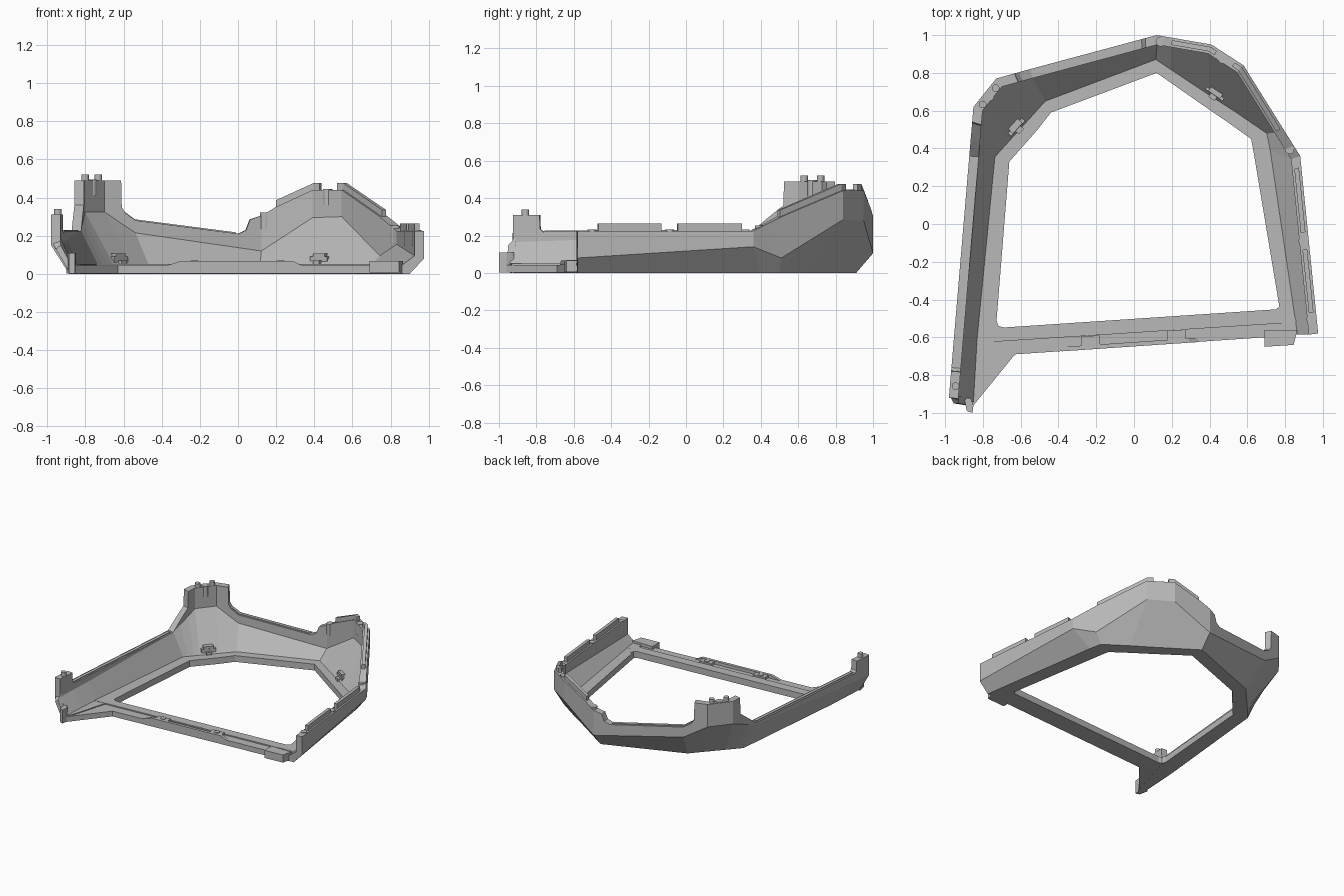
import bpy, bmesh, math
from mathutils import Vector, Matrix

cube = bpy.data.objects.get("Cube")
if cube:
    bpy.data.objects.remove(cube, do_unlink=True)

grey = bpy.data.materials.new("plain grey")
grey.use_nodes = True
grey.diffuse_color = (0.48, 0.48, 0.48, 1)
grey.node_tree.nodes["Principled BSDF"].inputs["Base Color"].default_value = (0.48, 0.48, 0.48, 1)


def finish(name, bm):
    bmesh.ops.recalc_face_normals(bm, faces=bm.faces[:])
    mesh = bpy.data.meshes.new(name)
    bm.to_mesh(mesh)
    bm.free()
    mesh.materials.append(grey)
    ob = bpy.data.objects.new(name, mesh)
    bpy.context.scene.collection.objects.link(ob)
    return ob


def loft(name, rings):
    """Skin closed cross-sections and cap both ends."""
    bm = bmesh.new()
    loops = [[bm.verts.new(p) for p in ring] for ring in rings]
    n = len(loops[0])
    for a, b in zip(loops, loops[1:]):
        for i in range(n):
            j = (i + 1) % n
            bm.faces.new((a[i], a[j], b[j], b[i]))
    bm.faces.new(loops[0])
    bm.faces.new(loops[-1])
    return finish(name, bm)


def prism(name, points, z0, z1):
    return loft(name, [[(x, y, z) for x, y in points] for z in (z0, z1)])


def cylinder(name, x, y, z0, z1, r):
    bm = bmesh.new()
    bmesh.ops.create_cone(bm, cap_ends=True, segments=20, radius1=r, radius2=r, depth=z1 - z0,
                          matrix=Matrix.Translation((x, y, (z0 + z1) / 2)))
    ob = finish(name, bm)
    for p in ob.data.polygons:
        p.use_smooth = len(p.vertices) == 4
    return ob


def block(name, x, y, z0, z1, length, width, angle=0):
    c, s = math.cos(angle), math.sin(angle)
    pts = [(x + c * u - s * v, y + s * u + c * v) for u, v in
           ((-length / 2, -width / 2), (length / 2, -width / 2),
            (length / 2, width / 2), (-length / 2, width / 2))]
    return prism(name, pts, z0, z1)


# Wall corners: wall x, y, crease height, outer base x, y, opening x, y
KEYS = [
    (.975, -.58, .08, .90, -.58, .79, -.56),
    (.88, .36, .14, .755, .40, .635, .37),
    (.786, .51, .08, .735, .50, .62, .45),
    (.58, .84, .285, .56, .62, .48, .55),
    (.41, .95, .28, .42, .71, .37, .625),
    (.12, 1.0, .105, .12, .91, .12, .80),
    (-.55, .82, .20, -.49, .68, -.44, .59),
    (-.73, .77, .31, -.58, .58, -.51, .50),
    (-.85, .62, .31, -.68, .47, -.585, .415),
    (-.872, .36, .21, -.77, .37, -.66, .33),
    (-.953, -.60, .16, -.865, -.60, -.735, -.60),
    (-.98, -.92, .15, -.885, -.94, -.83, -.93),
]
# Top edge: position along the corners, height
TOP = [(0, .225), (1, .225), (2, .30), (3, .44), (4, .44), (4.72, .35), (5, .305), (5.09, .285),
       (5.12, .23), (5.18, .21), (6, .28), (6.33, .32), (6.44, .35), (6.46, .49), (8.31, .49),
       (8.33, .36), (8.69, .29), (9, .225), (10.5, .22), (10.55, .235), (10.56, .31), (11, .31)]


def inward(points):
    """Mitred inward direction at each corner of an open path."""
    segs = [(b - a).normalized() for a, b in zip(points, points[1:])]
    norms = [Vector((-d.y, d.x)) for d in segs]
    out = [norms[0]]
    for a, b in zip(norms, norms[1:]):
        out.append((a + b) / max(0.5, 1 + a.dot(b)))
    return out + [norms[-1]]


WALL_IN = inward([Vector(k[:2]) for k in KEYS])
BASE_IN = inward([Vector(k[3:5]) for k in KEYS])


def key_at(s):
    i = min(int(s), len(KEYS) - 2)
    f = s - i
    k = [a + (b - a) * f for a, b in zip(KEYS[i], KEYS[i + 1])]
    return k, WALL_IN[i].lerp(WALL_IN[i + 1], f), BASE_IN[i].lerp(BASE_IN[i + 1], f)


def top_at(s):
    for (a, za), (b, zb) in zip(TOP, TOP[1:]):
        if a <= s <= b:
            return za + (zb - za) * (s - a) / (b - a)


def wall_point(s, depth, z):
    k, n, _ = key_at(s)
    return (k[0] + n.x * depth, k[1] + n.y * depth, z)


FLOOR = 0.05
THICK = 0.05


def section(s):
    k, n, bn = key_at(s)
    wall, base, hole = Vector(k[:2]), Vector(k[3:5]), Vector(k[5:])
    inner, floor = wall + n * THICK, base + bn * 0.035
    mid = k[2]
    return [(*wall, mid), (*wall, top_at(s)), (*inner, top_at(s)),
            (*inner, mid + 0.015), (*floor, FLOOR), (*hole, FLOOR), (*hole, 0), (*base, 0)]


# Faceted wall with its flared base and floor
stations = sorted({float(s) for s, _ in TOP} | {float(i) for i in range(len(KEYS))})
loft("faceted_wall", [section(s) for s in stations])


# Raised ribs along the wall top
def rib(name, s0, s1, height, d0=.013, d1=.038):
    path = [s0] + [s for s in stations if s0 < s < s1] + [s1]
    loft(name, [[wall_point(s, d0, top_at(s) - .01), wall_point(s, d0, top_at(s) + height),
                 wall_point(s, d1, top_at(s) + height), wall_point(s, d1, top_at(s) - .01)]
                for s in path])


rib("front_side_rib", .12, .48, .04)
rib("rear_side_rib", .575, .94, .04)
rib("rear_ramp_rib", 2.0, 3.22, .036)
rib("rear_crest_rib", 3.8, 4.72, .036)
rib("back_rail", 5.2, 6.3, .006)
rib("side_rail", 9.02, 10.48, .006)

# Sockets set in the wall top
for i, (s, r) in enumerate([(.085, .024), (.53, .024), (1.3, .024), (3.55, .026),
                            (4.93, .026), (7.5, .026)]):
    x, y, z = wall_point(s, .03, top_at(s))
    cylinder(f"socket_{i}", x, y, z - .08, z + .006, r)

# Locating pins on the tower and the end post
for i, s in enumerate((7.18, 7.82, 10.8)):
    x, y, z = wall_point(s, .03, top_at(s))
    cylinder(f"locating_pin_{i}", x, y, z - .02, z + .03, .02)

# Front sill: rear band with rounded opening corners, then the lower apron
prism("sill_band", [(-.84, -.63), (.87, -.52), (.78, -.40), (.772, -.435), (.75, -.452),
                    (-.69, -.548), (-.718, -.54), (-.728, -.51), (-.80, -.51)], .001, FLOOR + .002)
prism("sill_apron", [(-.885, -.94), (-.85, -.96), (-.63, -.69), (.69, -.60), (.89, -.58),
                     (.86, -.50), (-.84, -.61)], .001, .043)


def sill_y(x):
    return -.69 + (x + .63) * .068


# Raised lip in the middle of the sill, ramped at both ends
lip = [(-.38, .042), (-.30, .067), (.29, .067), (.34, .042)]
loft("sill_lip", [[(x, sill_y(x) + d, z) for x, z in lip] for d in (-.001, .022)])

# Screw pads and the corner tab
for i, x in enumerate((-.23, .225)):
    block(f"screw_pad_{i}", x, sill_y(x) + .045, .02, .064, .10, .05, .068)
    cylinder(f"screw_socket_{i}", x, sill_y(x) + .045, .03, .069, .02)
prism("corner_tab", [(.69, -.65), (.845, -.64), (.865, -.56), (.69, -.56)], .006, .067)

# Clips inside the two rear corners
for name, x, y, ang in (("left_clip", .435, .70, -.61), ("right_clip", -.63, .52, .84)):
    block(name, x, y, .04, .09, .11, .045, ang)
    block(name + "_cap", x, y, .09, .108, .075, .04, ang)
    nx, ny = math.sin(ang), -math.cos(ang)
    block(name + "_tongue", x + nx * .03, y + ny * .03, .04, .07, .04, .03, ang)

# Hook at the tip of the long arm
prism("tip_hook", [(-.90, -.92), (-.885, -.99), (-.855, -1.0), (-.85, -.96), (-.865, -.92)], .002, .11)
loft("tip_nose", [[(-.975, -.91, .17), (-.93, -.91, .19), (-.87, -.92, .05), (-.885, -.92, .01)],
                  [(-.955, -.95, .13), (-.93, -.95, .15), (-.87, -.96, .04), (-.885, -.96, .01)]])
